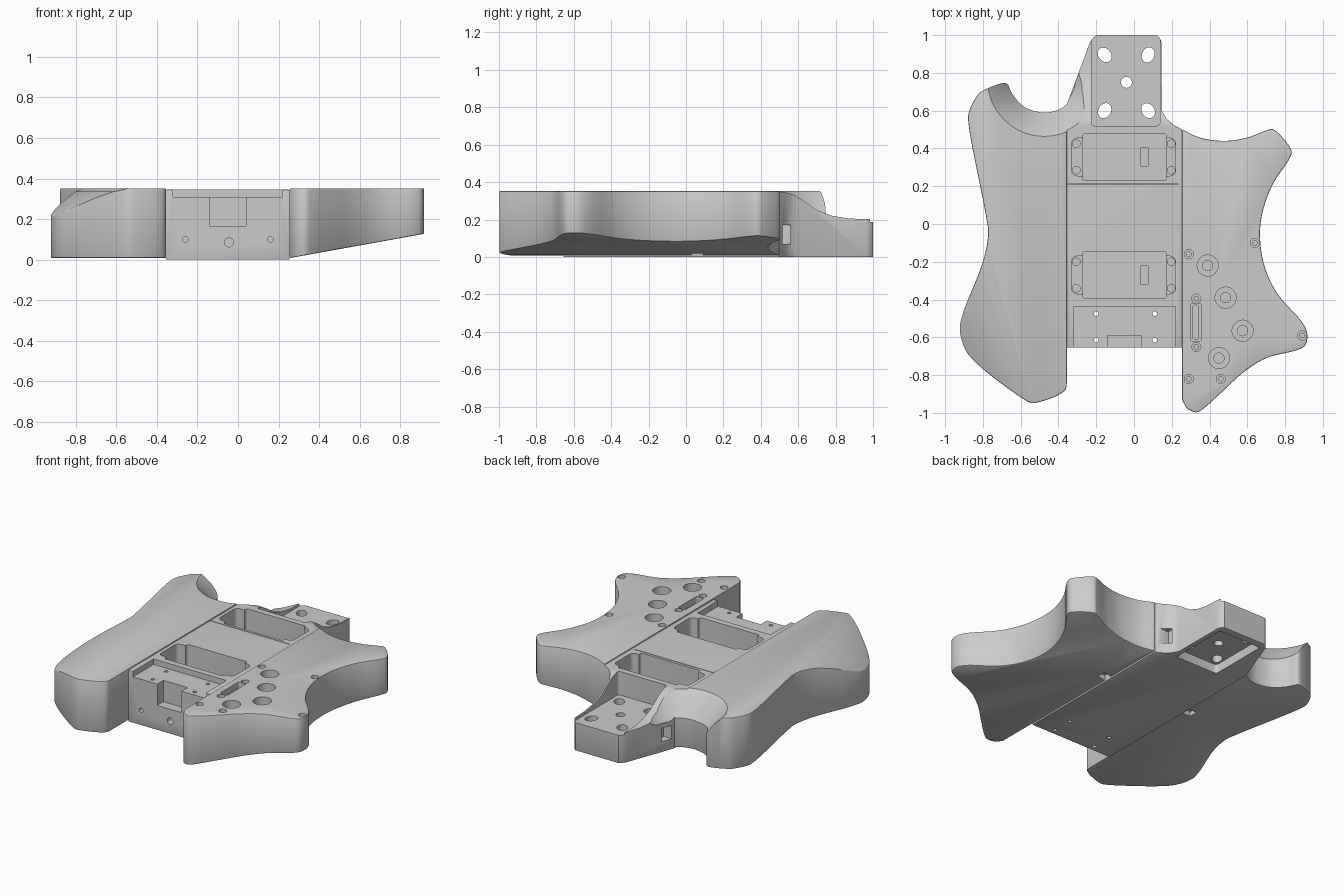
import bpy, bmesh, math
from mathutils import Vector, Matrix

if "Cube" in bpy.data.objects:
    bpy.data.objects.remove(bpy.data.objects["Cube"])


def spline(pts, n=6):
    """Centripetal Catmull-Rom through an open list of 2D points."""
    P = [Vector(p) for p in pts]
    P = [2 * P[0] - P[1]] + P + [2 * P[-1] - P[-2]]
    out = []
    for a, b, c, d in zip(P, P[1:], P[2:], P[3:]):
        t1 = (b - a).length ** .5
        t2 = t1 + (c - b).length ** .5
        t3 = t2 + (d - c).length ** .5
        for i in range(n):
            t = t1 + (t2 - t1) * i / n
            A = a.lerp(b, t / t1)
            B = b.lerp(c, (t - t1) / (t2 - t1))
            C = c.lerp(d, (t - t2) / (t3 - t2))
            out.append(A.lerp(B, t / t2).lerp(B.lerp(C, (t - t1) / (t3 - t1)), (t - t1) / (t2 - t1)))
    return out + [P[-2]]


def finish(bm, name):
    bmesh.ops.recalc_face_normals(bm, faces=bm.faces)
    me = bpy.data.meshes.new(name)
    bm.to_mesh(me)
    bm.free()
    ob = bpy.data.objects.new(name, me)
    bpy.context.collection.objects.link(ob)
    return ob


def prism(name, pts, z0, z1, planes=(), axes=None):
    """Extrude an outline, then trim it with planes (point, outward normal)."""
    bm = bmesh.new()
    f = bm.faces.new([bm.verts.new((p[0], p[1], z0)) for p in pts])
    g = bmesh.ops.extrude_face_region(bm, geom=[f])["geom"]
    bmesh.ops.translate(bm, vec=(0, 0, z1 - z0), verts=[v for v in g if isinstance(v, bmesh.types.BMVert)])
    for co, no in planes:
        bmesh.ops.bisect_plane(bm, geom=bm.verts[:] + bm.edges[:] + bm.faces[:], dist=1e-5,
                               plane_co=co, plane_no=no, clear_outer=True)
        bmesh.ops.holes_fill(bm, edges=[e for e in bm.edges if e.is_boundary], sides=0)
    if axes:
        bm.transform(axes)
    return finish(bm, name)


def box(x0, x1, y0, y1, z0, z1):
    return prism("cutter", [(x0, y0), (x1, y0), (x1, y1), (x0, y1)], z0, z1)


def round_box(x0, x1, y0, y1, z0, z1, r=.02):
    pts = [(cx + r * math.cos(math.radians(a + k * 22.5)), cy + r * math.sin(math.radians(a + k * 22.5)))
           for cx, cy, a in ((x1 - r, y1 - r, 0), (x0 + r, y1 - r, 90), (x0 + r, y0 + r, 180), (x1 - r, y0 + r, 270))
           for k in range(5)]
    return prism("cutter", pts, z0, z1)


def hole(x, y, r, z0, z1, ry=None, turn=0):
    pts = []
    for i in range(24):
        v = Vector((r * math.cos(i * math.pi / 12), (ry or r) * math.sin(i * math.pi / 12)))
        v.rotate(Matrix.Rotation(turn, 2))
        pts.append((x + v.x, y + v.y))
    return prism("cutter", pts, z0, z1)


def front_hole(x, z, r, depth):
    ob = hole(0, 0, r, -.05, depth)
    ob.data.transform(Matrix.Translation((x, -.655, z)) @ Matrix.Rotation(-math.pi / 2, 4, 'X'))
    return ob


def scoop():
    """Lathed cutter for the upper cutaway."""
    bm = bmesh.new()
    prof = [(.10, .18), (.165, .19), (.20, .235), (.245, .295), (.30, .351), (.32, .37), (.32, .5)]
    rings = [[bm.verts.new((-.475 + r * math.cos(i * math.pi / 32), .765 + r * math.sin(i * math.pi / 32), z))
              for i in range(64)] for r, z in prof]
    for a, b in zip(rings, rings[1:]):
        for i in range(64):
            bm.faces.new((a[i], a[(i + 1) % 64], b[(i + 1) % 64], b[i]))
    bm.faces.new(rings[0])
    bm.faces.new(rings[-1])
    return finish(bm, "cutter")


def carve(ob, cutters, bevel=.006):
    bpy.ops.object.select_all(action='DESELECT')
    bpy.context.view_layer.objects.active = ob
    ob.select_set(True)
    b = ob.modifiers.new("edge", 'BEVEL')
    b.width, b.segments, b.limit_method, b.angle_limit = bevel, 2, 'ANGLE', math.radians(50)
    b.use_clamp_overlap = False
    bpy.ops.object.modifier_apply(modifier=b.name)
    for c in cutters:
        c.hide_render = True
        m = ob.modifiers.new("cut", 'BOOLEAN')
        m.operation, m.solver, m.object = 'DIFFERENCE', 'EXACT', c
        bpy.ops.object.modifier_apply(modifier=m.name)
        bpy.data.objects.remove(c)
    bpy.ops.object.shade_smooth_by_angle(angle=math.radians(30))


# Left wing with forearm contour
left = spline([(-.355, -.84), (-.362, -.875), (-.40, -.905), (-.51, -.945), (-.54, -.948), (-.58, -.93),
               (-.82, -.75), (-.89, -.67), (-.922, -.56), (-.905, -.47), (-.80, -.2), (-.772, -.05),
               (-.785, .05), (-.878, .55), (-.872, .60), (-.83, .68), (-.81, .70), (-.70, .745), (-.672, .742),
               (-.645, .69), (-.58, .62), (-.475, .59), (-.40, .605), (-.355, .635)])
arm = []
for u in (.15, .4, .65, .9):
    d, drop, slope = .757 + .276 * u, .13 * u ** 1.5, .13 * 1.5 * u ** .5 / .276
    arm.append(((-.966 * d, -.258 * d, .352 - drop), (-.966 * slope, -.258 * slope, 1)))
left_wing = prism("left_wing", left, .008, .352, arm)
carve(left_wing, [scoop(), box(-.42, -.34, .03, .09, -.05, .04)])

# Right wing with sloping underside
right = spline([(.255, .50), (.35, .457), (.48, .44), (.60, .458), (.70, .495), (.735, .502), (.82, .415),
                (.835, .38), (.82, .34), (.74, .22), (.685, .08), (.667, -.05), (.69, -.22), (.76, -.37),
                (.89, -.52), (.917, -.58), (.908, -.64), (.87, -.665), (.70, -.71), (.58, -.785),
                (.46, -.895), (.37, -.975), (.33, -.997), (.28, -.975), (.255, -.93)])
right_wing = prism("right_wing", right, -.1, .352, [((.255, 0, .008), (.18, 0, -1))])
cuts = [box(.24, .31, .03, .09, -.05, .045), round_box(.30, .355, -.62, -.42, .31, .4, .01),
        round_box(.313, .342, -.61, -.43, .18, .35, .008)]
for x, y in ((.39, -.22), (.485, -.39), (.575, -.565), (.45, -.71)):
    cuts += [hole(x, y, .056, .29, .4), hole(x, y, .027, .18, .32)]
for x, y in ((.29, -.16), (.64, -.10), (.89, -.59), (.46, -.82), (.29, -.82), (.33, -.395), (.33, -.65)):
    cuts += [hole(x, y, .024, .33, .4), hole(x, y, .012, .26, .34)]
carve(right_wing, cuts)

# Centre block with neck heel
core = [(-.355, -.655), (.255, -.655), (.255, .50), (.205, .527), (.17, .56), (.148, .60), (.145, .965),
        (.137, .985), (.12, 1), (-.20, 1), (-.217, .985), (-.232, .965), (-.355, .635)]
centre_block = prism("centre_block", core, 0, .345)
yz = Matrix(((0, 0, 1, 0), (1, 0, 0, 0), (0, 1, 0, 0), (0, 0, 0, 1)))
cuts = [scoop(),
        # heel slope and neck pocket
        prism("cutter", [(.5, .355), (.58, .33), (.63, .30), (.70, .25), (.78, .22), (.87, .205), (1.1, .198),
                         (1.1, .5), (.5, .5)], -.45, .35, axes=yz),
        round_box(-.225, .137, .52, 1.2, .187, .5, .015),
        # heel plate recess and side slots
        round_box(-.20, .115, .54, .95, -.05, .06, .02),
        box(.16, .24, .515, .56, .07, .17), box(-.37, -.29, .65, .72, .07, .16),
        # bridge shelf, its notch and a dividing groove
        box(-.32, .22, -.75, -.437, .308, .4), box(-.14, .04, -.75, -.59, .165, .4),
        box(-.352, .235, .208, .213, .335, .4),
        front_hole(-.26, .1, .014, .1), front_hole(.16, .1, .014, .1), front_hole(-.045, .085, .022, .2)]
# Pickup cavities with ears, screw holes and wire slot
for y in (.355, -.27):
    cuts += [round_box(-.27, .17, y - .125, y + .125, .17, .5, .012),
             round_box(-.33, .22, y - .10, y + .10, .20, .5, .03),
             box(.035, .075, y - .048, y + .048, .10, .2)]
    cuts += [hole(x, y + s, .02, .12, .25) for x in (-.305, .197) for s in (-.07, .07)]
cuts += [hole(x, y, .012, -.1, .4) for x in (-.20, .11) for y in (-.475, -.615)]
# Neck mounting holes
cuts += [hole(x, y, .033, -.1, .4, .042, t) for x, y, t in
         ((-.155, .895, .7), (.075, .895, -.4), (-.155, .60, -.5), (.075, .60, .6))]
cuts.append(hole(-.04, .75, .029, -.1, .4))
carve(centre_block, cuts, .003)
